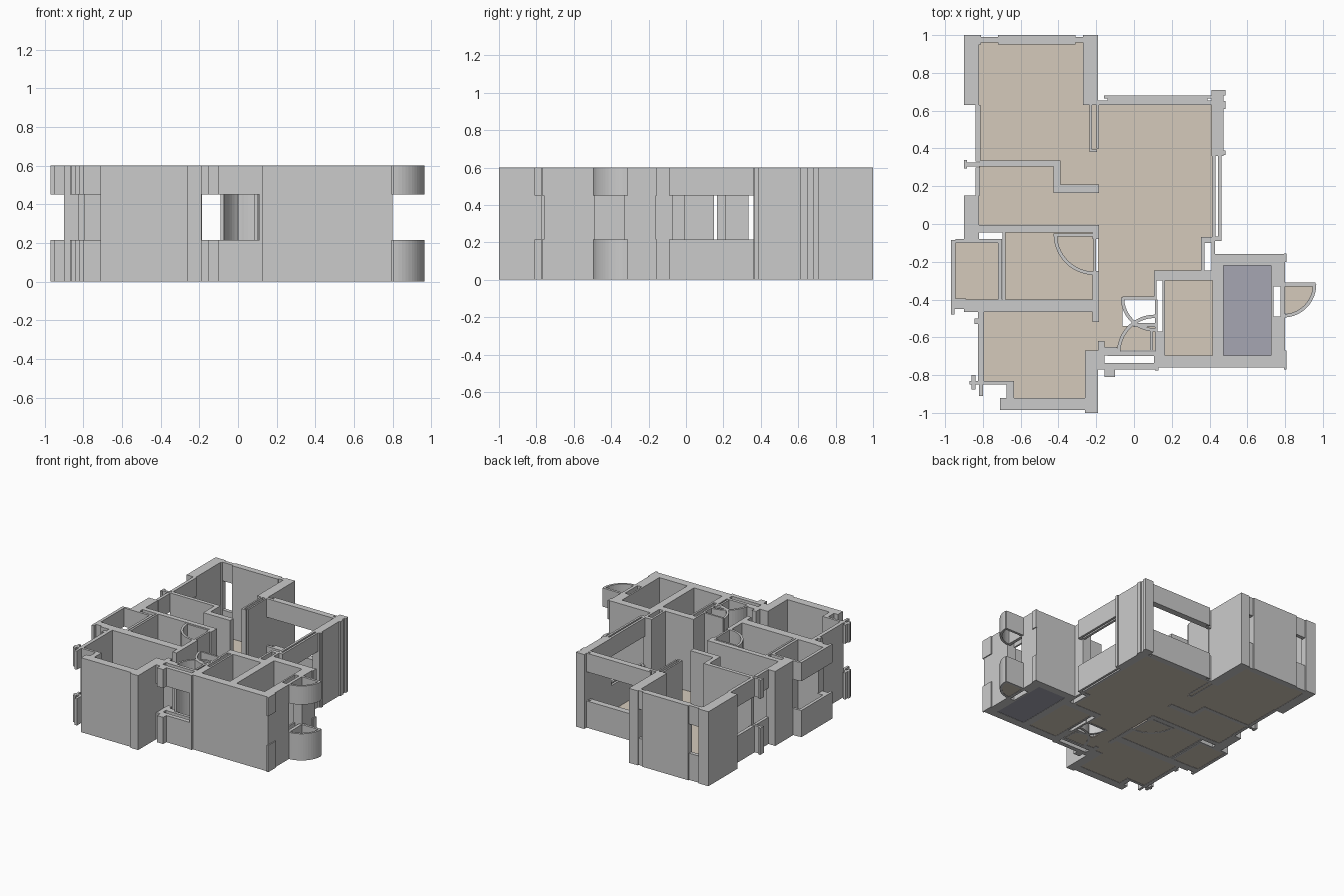
import bpy, bmesh, math

H, SILL, HEAD = 0.60, 0.215, 0.45
FULL = [(0, H)]
BAND = [(0, SILL), (HEAD, H)]      # window wall: sill below, lintel above
FLOOR = [(0.002, 0.01)]


def material(name, rgb):
    m = bpy.data.materials.new(name)
    m.diffuse_color = (*rgb, 1)
    return m


def finish(name, bm, mat=None):
    bmesh.ops.recalc_face_normals(bm, faces=bm.faces)
    me = bpy.data.meshes.new(name)
    bm.to_mesh(me)
    bm.free()
    ob = bpy.data.objects.new(name, me)
    bpy.context.collection.objects.link(ob)
    if mat:
        me.materials.append(mat)
    return ob


def prism(bm, pts, z0, z1):
    lo = [bm.verts.new((x, y, z0)) for x, y in pts]
    hi = [bm.verts.new((x, y, z1)) for x, y in pts]
    bm.faces.new(lo)
    bm.faces.new(hi)
    n = len(pts)
    for i in range(n):
        j = (i + 1) % n
        bm.faces.new((lo[i], lo[j], hi[j], hi[i]))


def walls(name, rects, spans=FULL, mat=None):
    """Upright blocks from plan rectangles (x0, x1, y0, y1)."""
    bm = bmesh.new()
    for x0, x1, y0, y1 in rects:
        for z0, z1 in spans:
            prism(bm, [(x0, y0), (x1, y0), (x1, y1), (x0, y1)], z0, z1)
    return finish(name, bm, mat)


def swing(name, cx, cy, r, a0, a1, spans=FULL, t=0.018, n=14, mat=None):
    """Curved door-swing strip; t equal to r gives a filled sector."""
    ang = [math.radians(a0 + (a1 - a0) * i / n) for i in range(n + 1)]
    ring = lambda q: [(cx + q * math.cos(a), cy + q * math.sin(a)) for a in ang]
    inner = [(cx, cy)] if t >= r else ring(r - t)[::-1]
    bm = bmesh.new()
    for z0, z1 in spans:
        prism(bm, ring(r) + inner, z0, z1)
    return finish(name, bm, mat)


tan = material("tan_floor", (0.66, 0.59, 0.50))
slate = material("slate_floor", (0.38, 0.38, 0.45))

# Back-left room, with two narrow windows in its back wall
walls("back_room_walls", [
    (-0.90, -0.82, 0.63, 1.0), (-0.27, -0.19, 0.63, 1.0),
    (-0.82, -0.81, 0.95, 1.0), (-0.72, -0.31, 0.95, 1.0)])
walls("back_room_windows", [(-0.81, -0.72, 0.96, 0.99), (-0.31, -0.27, 0.96, 0.99)], BAND)
walls("sliding_door_pocket", [
    (-0.235, -0.222, 0.39, 0.63), (-0.198, -0.185, 0.40, 0.63), (-0.235, -0.195, 0.38, 0.395)])
walls("left_upper_windows", [
    (-0.84, -0.813, 0.33, 0.63), (-0.84, -0.815, 0.15, 0.30),
    (-0.885, -0.82, 0.305, 0.325), (-0.90, -0.885, 0.295, 0.34)], BAND)

# Stepped partition and left middle room
walls("stepped_partition", [
    (-0.82, -0.39, 0.305, 0.335), (-0.425, -0.39, 0.165, 0.305), (-0.39, -0.185, 0.165, 0.21)])
walls("middle_room_walls", [
    (-0.90, -0.82, -0.08, 0.15), (-0.82, -0.185, -0.045, -0.005), (-0.22, -0.185, -0.08, -0.045)])

# Bathroom with swing door
walls("bath_walls", [
    (-0.72, -0.70, -0.40, -0.08), (-0.695, -0.68, -0.40, -0.045),
    (-0.90, -0.19, -0.465, -0.40), (-0.22, -0.185, -0.52, -0.25)])
swing("bath_door_swing", -0.21, -0.055, 0.215, 180, 270)
walls("bath_door_leaf", [(-0.425, -0.22, -0.065, -0.05), (-0.215, -0.20, -0.27, -0.08)])

# Left balcony bay
walls("balcony_windows", [
    (-0.97, -0.945, -0.40, -0.085), (-0.945, -0.70, -0.10, -0.08),
    (-0.97, -0.89, -0.45, -0.395), (-0.97, -0.95, -0.48, -0.45)], BAND)

# Front-left room
walls("front_room_walls", [
    (-0.825, -0.795, -0.83, -0.46), (-0.71, -0.19, -0.985, -0.92),
    (-0.26, -0.19, -1.0, -0.67)])
walls("front_room_windows", [
    (-0.87, -0.66, -0.85, -0.83), (-0.675, -0.635, -0.92, -0.83),
    (-0.82, -0.80, -0.91, -0.85), (-0.86, -0.84, -0.875, -0.80),
    (-0.845, -0.825, -0.53, -0.50)], BAND)

# Hall window at the front and two swing doors
walls("hall_window", [
    (-0.19, 0.12, -0.77, -0.735), (-0.14, 0.12, -0.70, -0.675),
    (-0.19, -0.155, -0.735, -0.62), (-0.155, -0.09, -0.695, -0.65),
    (-0.155, -0.10, -0.81, -0.77)], BAND)
swing("hall_door_swing_lower", 0.11, -0.68, 0.20, 90, 180)
swing("hall_door_swing_upper", 0.11, -0.39, 0.18, 180, 270)
walls("hall_door_leaves", [
    (-0.06, 0.12, -0.40, -0.385), (0.085, 0.10, -0.67, -0.57), (0.0, 0.11, -0.545, -0.525)])

# Kitchen and slate room block
walls("kitchen_walls", [
    (0.105, 0.165, -0.30, -0.245), (0.165, 0.415, -0.30, -0.245),
    (0.105, 0.12, -0.40, -0.30), (0.15, 0.165, -0.57, -0.30),
    (0.11, 0.125, -0.57, -0.40), (0.11, 0.165, -0.70, -0.57),
    (0.105, 0.80, -0.76, -0.695), (0.11, 0.13, -0.775, -0.76)])
walls("slate_room_walls", [
    (0.415, 0.475, -0.695, -0.16), (0.475, 0.80, -0.22, -0.16),
    (0.725, 0.80, -0.33, -0.22), (0.725, 0.80, -0.695, -0.49)])
walls("entry_opening", [
    (0.725, 0.738, -0.49, -0.33), (0.775, 0.80, -0.49, -0.33),
    (0.80, 0.96, -0.33, -0.31), (0.795, 0.808, -0.77, -0.67),
    (0.795, 0.808, -0.20, -0.155)], BAND)
swing("entry_door_swing", 0.79, -0.32, 0.175, -90, 0, BAND)

# Living room: corner pier, duct and wide windows
walls("corner_pier", [
    (0.41, 0.475, 0.36, 0.71), (0.475, 0.485, 0.68, 0.71),
    (0.475, 0.485, 0.61, 0.65), (0.475, 0.485, 0.365, 0.39)])
walls("duct_walls", [
    (0.355, 0.372, -0.25, -0.08), (0.41, 0.43, -0.25, -0.09), (0.355, 0.43, -0.10, -0.07)])
walls("living_side_window", [
    (0.413, 0.432, -0.08, 0.36), (0.445, 0.462, -0.08, 0.36), (0.413, 0.462, -0.09, -0.065)], BAND)
walls("living_back_window", [
    (-0.16, 0.41, 0.665, 0.68), (-0.19, 0.41, 0.63, 0.653), (-0.14, 0.39, 0.65, 0.668)], BAND)

# Floors
walls("main_floor", [
    (-0.82, -0.26, 0.32, 0.96), (-0.26, -0.19, 0.18, 0.63), (-0.19, 0.415, -0.07, 0.64),
    (-0.41, -0.26, 0.18, 0.32), (-0.82, -0.19, -0.02, 0.32), (-0.19, 0.36, -0.25, -0.07),
    (-0.19, 0.11, -0.39, -0.25), (-0.19, -0.06, -0.67, -0.39), (-0.06, 0.11, -0.67, -0.54)],
    FLOOR, tan)
walls("bath_and_balcony_floor", [(-0.95, -0.71, -0.41, -0.09), (-0.69, -0.20, -0.41, -0.03)], FLOOR, tan)
walls("front_room_floor", [
    (-0.81, -0.25, -0.84, -0.45), (-0.64, -0.25, -0.93, -0.84), (-0.25, -0.19, -0.67, -0.45)],
    FLOOR, tan)
walls("kitchen_floor", [(0.16, 0.42, -0.70, -0.29)], FLOOR, tan)
walls("slate_room_floor", [(0.47, 0.73, -0.70, -0.21)], FLOOR, slate)
swing("entry_step_floor", 0.80, -0.32, 0.155, -90, 0, FLOOR, t=1, mat=tan)
